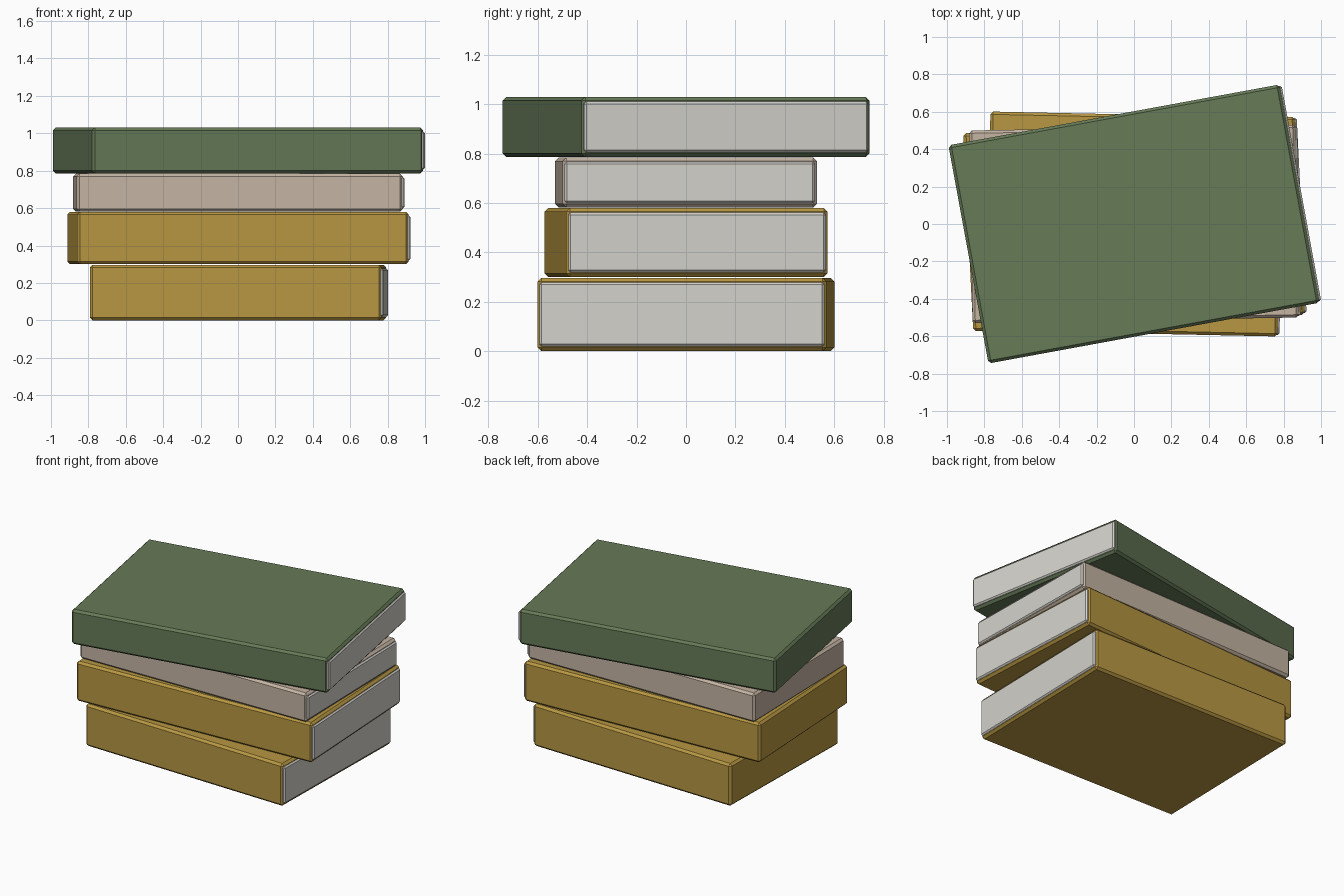
import bpy
import math
from mathutils import Matrix, Vector

default = bpy.data.objects.get("Cube")
if default:
    bpy.data.objects.remove(default)


def make_material(name, rgb):
    mat = bpy.data.materials.new(name)
    mat.use_nodes = True
    color = (*rgb, 1.0)
    mat.diffuse_color = color
    bsdf = mat.node_tree.nodes["Principled BSDF"]
    bsdf.inputs["Base Color"].default_value = color
    bsdf.inputs["Roughness"].default_value = 0.8
    return mat


GOLD = make_material("mustard cover", (0.48, 0.31, 0.054))
CREAM = make_material("beige cover", (0.56, 0.46, 0.365))
GREEN = make_material("moss green cover", (0.135, 0.196, 0.096))
PAPER = make_material("paper", (0.66, 0.645, 0.60))


def bevelled_box(name, size, center, angle, bevel, mat):
    """Box with chamfered edges, turned about the vertical axis of the stack."""
    bpy.ops.mesh.primitive_cube_add(size=1)
    obj = bpy.context.object
    obj.name = name
    obj.data.transform(Matrix.Translation(center) @ Matrix.Diagonal((*size, 1)))
    obj.rotation_euler.z = math.radians(angle)
    obj.data.materials.append(mat)
    mod = obj.modifiers.new("chamfer", "BEVEL")
    mod.width = bevel
    mod.segments = 1
    return obj


def book(name, length, depth, bottom, top, angle, mat):
    height = top - bottom
    mid = (bottom + top) / 2
    # Closed cover
    bevelled_box(name + "_cover", (length, depth, height),
                 Vector((0, 0, mid)), angle, 0.015, mat)
    # Page block standing slightly proud of the open end
    bevelled_box(name + "_pages", (0.1, depth - 0.016, height - 0.038),
                 Vector((length / 2 - 0.04, 0, mid)), angle, 0.009, PAPER)


# Stack from the ground up
book("bottom_book", 1.56, 1.17, 0.0, 0.297, -1.2, GOLD)
book("second_book", 1.775, 1.06, 0.3, 0.58, 2.9, GOLD)
book("third_book", 1.745, 1.03, 0.581, 0.785, 1.0, CREAM)
book("top_book", 1.80, 1.186, 0.786, 1.03, 10.4, GREEN)
